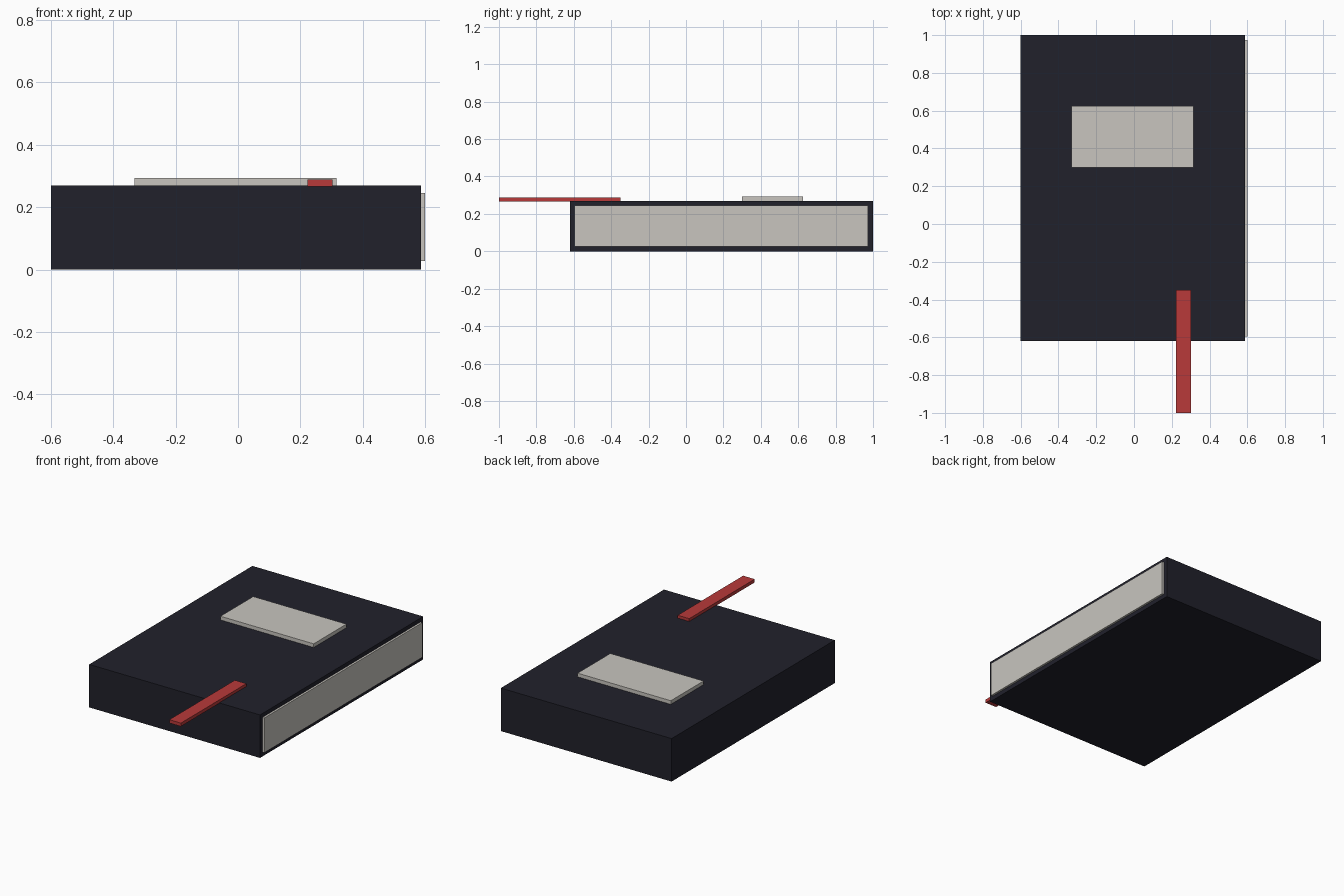
import bpy

if "Cube" in bpy.data.objects:
    bpy.data.objects.remove(bpy.data.objects["Cube"])


def material(name, rgb):
    m = bpy.data.materials.new(name)
    m.diffuse_color = (*rgb, 1.0)
    m.use_nodes = True
    m.node_tree.nodes["Principled BSDF"].inputs["Base Color"].default_value = m.diffuse_color
    return m


def box(name, lo, hi, mat):
    """Flat-faced box spanning the corners lo and hi."""
    centre = [(a + b) / 2 for a, b in zip(lo, hi)]
    bpy.ops.mesh.primitive_cube_add(size=1, location=centre)
    ob = bpy.context.object
    ob.name = name
    ob.scale = [b - a for a, b in zip(lo, hi)]
    bpy.ops.object.transform_apply(location=False, rotation=False, scale=True)
    ob.data.materials.append(mat)
    return ob


navy = material("dark_navy", (0.015, 0.015, 0.024))
paper = material("paper_grey", (0.58, 0.56, 0.52))
red = material("ribbon_red", (0.48, 0.042, 0.042))

# Closed cover with the page edges standing slightly proud on the right
box("cover", (-0.6, -0.62, 0.0), (0.587, 1.0, 0.27), navy)
box("pages", (-0.55, -0.595, 0.027), (0.6, 0.973, 0.245), paper)

# Title plate on the cover
box("label", (-0.332, 0.3, 0.262), (0.316, 0.625, 0.293), paper)

# Bookmark overhanging the front edge
box("bookmark", (0.223, -1.0, 0.267), (0.303, -0.35, 0.288), red)
